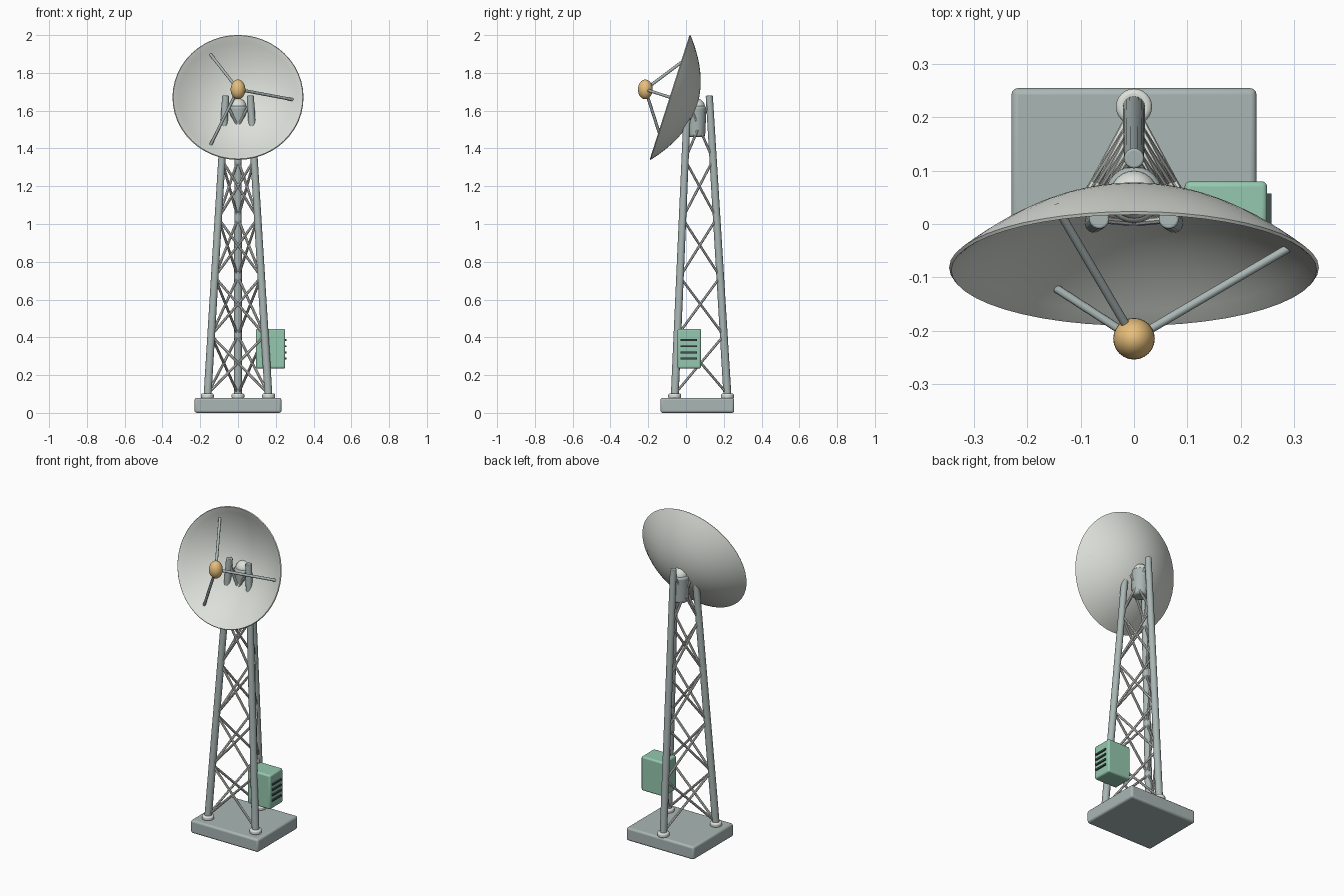
import bpy, bmesh, math
from mathutils import Vector, Matrix

if "Cube" in bpy.data.objects:
    bpy.data.objects.remove(bpy.data.objects["Cube"])


def material(name, rgb):
    m = bpy.data.materials.new(name)
    m.diffuse_color = (*rgb, 1)
    m.use_nodes = True
    m.node_tree.nodes["Principled BSDF"].inputs["Base Color"].default_value = m.diffuse_color
    return m


STEEL = material("steel", (0.40, 0.47, 0.46))
PALE = material("pale_metal", (0.72, 0.75, 0.70))
GREEN = material("green_paint", (0.30, 0.58, 0.43))
AMBER = material("amber", (0.80, 0.52, 0.20))
DARK = material("dark", (0.06, 0.08, 0.08))


def finish(name, bm, mat, bevel=0.0, segs=3):
    bmesh.ops.recalc_face_normals(bm, faces=bm.faces)
    me = bpy.data.meshes.new(name)
    bm.to_mesh(me)
    bm.free()
    ob = bpy.data.objects.new(name, me)
    bpy.context.collection.objects.link(ob)
    me.materials.append(mat)
    if bevel:
        b = ob.modifiers.new("bevel", 'BEVEL')
        b.width, b.segments, b.limit_method = bevel, segs, 'ANGLE'
    bpy.ops.object.select_all(action='DESELECT')
    ob.select_set(True)
    bpy.context.view_layer.objects.active = ob
    bpy.ops.object.shade_smooth_by_angle(angle=math.radians(40))
    return ob


def box(name, lo, hi, mat, bevel=0.0):
    lo, hi = Vector(lo), Vector(hi)
    bm = bmesh.new()
    bmesh.ops.create_cube(bm, size=1, matrix=Matrix.Translation((lo + hi) / 2)
                          @ Matrix.Diagonal((*(hi - lo), 1)))
    return finish(name, bm, mat, bevel)


def rod(name, a, b, r1, r2, mat, sides=16, bevel=0.0):
    a, b = Vector(a), Vector(b)
    d = b - a
    bm = bmesh.new()
    bmesh.ops.create_cone(bm, cap_ends=True, segments=sides, radius1=r1, radius2=r2, depth=d.length,
                          matrix=Matrix.Translation((a + b) / 2) @ d.to_track_quat('Z', 'Y').to_matrix().to_4x4())
    return finish(name, bm, mat, bevel)


def ball(name, c, radii, mat):
    bm = bmesh.new()
    bmesh.ops.create_uvsphere(bm, u_segments=24, v_segments=16, radius=1,
                              matrix=Matrix.Translation(c) @ Matrix.Diagonal((*radii, 1)))
    return finish(name, bm, mat)


# Base slab
box("base_slab", (-0.23, -0.135, 0), (0.23, 0.255, 0.08), STEEL, 0.012)

# Three leaning legs with foot pads
feet = [Vector(p) for p in ((-0.162, -0.06, 0.08), (0.162, -0.06, 0.08), (0, 0.22, 0.08))]
tops = [Vector(p) for p in ((-0.065, 0.01, 1.68), (0.065, 0.01, 1.68), (0, 0.123, 1.68))]
for i in range(3):
    rod(f"leg_{i}", feet[i], tops[i], 0.021, 0.019, STEEL, 16, 0.004)
    rod(f"foot_pad_{i}", feet[i] - Vector((0, 0, 0.005)), feet[i] + Vector((0, 0, 0.023)),
        0.034, 0.034, PALE, 24, 0.009)


# Crossed braces, five bays on each side
def on_leg(i, z):
    return feet[i].lerp(tops[i], (z - 0.08) / 1.6)


for i in range(3):
    j = (i + 1) % 3
    for k in range(5):
        z0, z1 = 0.1 + 0.31 * k, 0.41 + 0.31 * k
        rod(f"brace_{i}_{k}_a", on_leg(i, z0), on_leg(j, z1), 0.007, 0.007, PALE, 8)
        rod(f"brace_{i}_{k}_b", on_leg(j, z0), on_leg(i, z1), 0.007, 0.007, PALE, 8)

# Pivot housing and ball joint behind the dish
rod("pivot_housing", (0, 0.055, 1.46), (0, 0.055, 1.625), 0.046, 0.054, STEEL, 24, 0.014)
ball("pivot_ball", (0, 0.055, 1.62), (0.045, 0.045, 0.045), PALE)

# Dish: lathed parabola shell; local z is the pointing direction, local origin the rim centre
R, DEPTH, THICK = 0.347, 0.147, 0.011
tilt = Matrix.Translation((0, -0.082, 1.67)) @ Matrix.Rotation(math.radians(90 - 17.7), 4, 'X')
N, SEG = 14, 48
outer = [(R * i / N, -DEPTH * (1 - (i / N) ** 2)) for i in range(N + 1)]
inner = [((R - 0.009) * i / N, -(DEPTH - THICK) * (1 - (i / N) ** 2) + 0.002) for i in range(N, -1, -1)]
bm = bmesh.new()
pts = [bm.verts.new((r, 0, z)) for r, z in outer + [(R - 0.004, 0.005)] + inner]
edges = [bm.edges.new(p) for p in zip(pts, pts[1:])]
bmesh.ops.spin(bm, geom=pts + edges, cent=(0, 0, 0), axis=(0, 0, 1), angle=2 * math.pi,
               steps=SEG, use_duplicate=False)
bmesh.ops.remove_doubles(bm, verts=bm.verts, dist=1e-5)
bm.transform(tilt)
finish("dish", bm, PALE)

# Feed and its three struts
feed = tilt @ Vector((0, 0, 0.14))
ball("feed", feed, (0.039, 0.039, 0.052), AMBER)
for i in range(3):
    a = i * math.tau / 3
    rod(f"feed_strut_{i}", tilt @ Vector((0.292 * math.cos(a), 0.292 * math.sin(a), -0.04)),
        feed, 0.008, 0.008, STEEL, 12)

# Equipment box with vent slats
box("equipment_box", (0.095, -0.045, 0.235), (0.25, 0.08, 0.445), GREEN, 0.01)
for i in range(4):
    z = 0.288 + i * 0.0325
    box(f"vent_slat_{i}", (0.245, -0.028, z - 0.005), (0.258, 0.057, z + 0.005), DARK)

# The base pierces bevel helper scenes never; make sure everything is visible
bpy.ops.object.select_all(action='DESELECT')
